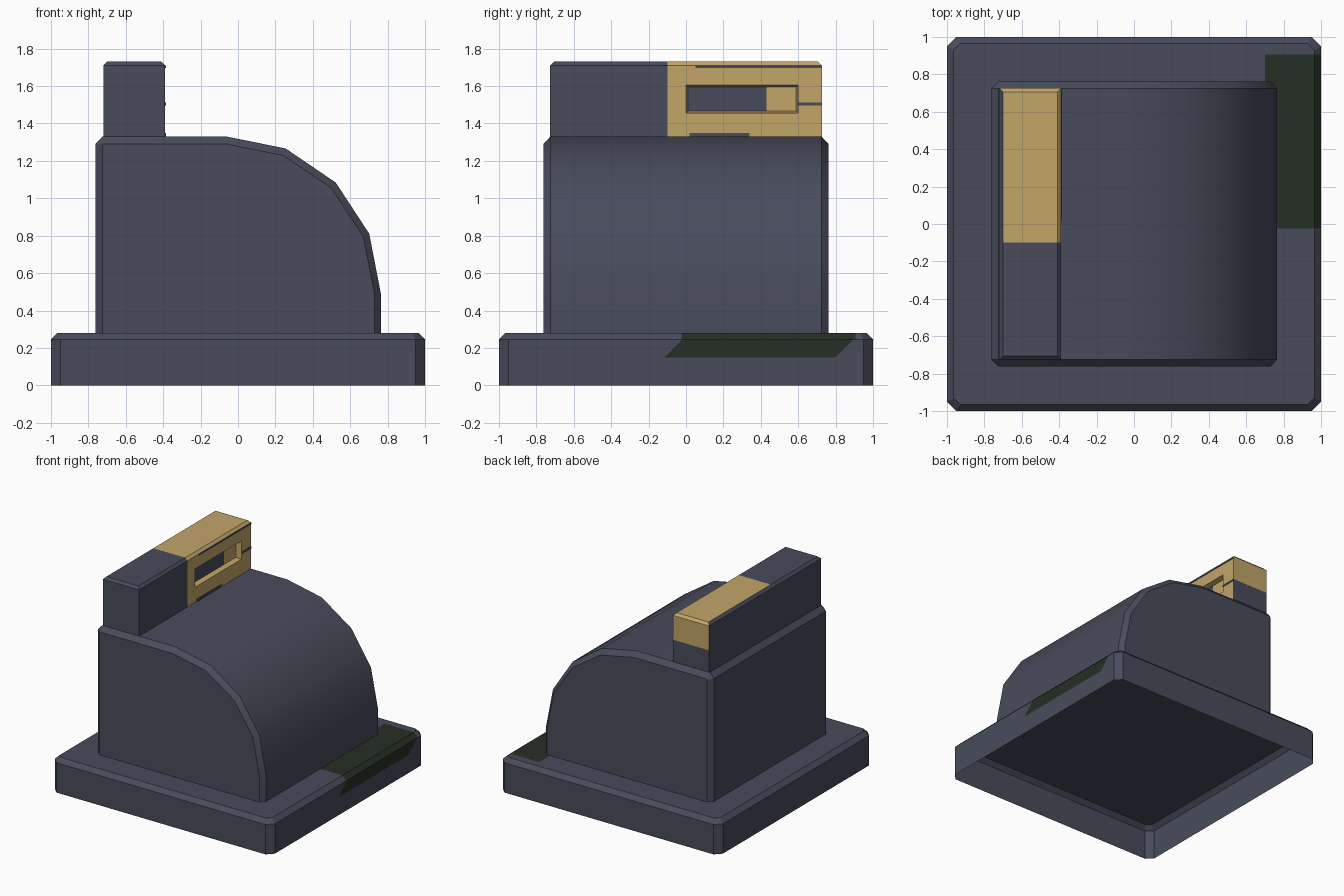
import bpy, bmesh, math
from mathutils import Vector

if "Cube" in bpy.data.objects:
    bpy.data.objects.remove(bpy.data.objects["Cube"])


def material(name, rgb):
    m = bpy.data.materials.new(name)
    m.diffuse_color = (*rgb, 1)
    m.use_nodes = True
    m.node_tree.nodes["Principled BSDF"].inputs["Base Color"].default_value = m.diffuse_color
    return m


GREY = material("slate grey", (0.065, 0.071, 0.105))
TAN = material("tan", (0.54, 0.375, 0.14))
GREEN = material("dark green", (0.018, 0.029, 0.018))


def loft(rings, cap_first=False):
    """Skin a list of closed rings and cap the last one."""
    bm = bmesh.new()
    loops = [[bm.verts.new(p) for p in ring] for ring in rings]
    n = len(loops[0])
    for a, b in zip(loops, loops[1:]):
        for i in range(n):
            j = (i + 1) % n
            bm.faces.new((a[i], a[j], b[j], b[i]))
    bm.faces.new(loops[-1])
    if cap_first:
        bm.faces.new(loops[0])
    bmesh.ops.recalc_face_normals(bm, faces=bm.faces)
    bm.normal_update()
    return bm


def cut(bm, test, point, normal):
    """Slice the faces passing the test along a plane."""
    faces = [f for f in bm.faces if test(f)]
    geom = set(faces)
    for f in faces:
        geom.update(f.edges)
        geom.update(f.verts)
    bmesh.ops.bisect_plane(bm, geom=list(geom), plane_co=point,
                           plane_no=Vector(normal).normalized(), dist=1e-5)
    bm.normal_update()


def paint(bm, test):
    for f in bm.faces:
        f.material_index = int(test(f, f.calc_center_median()))


def finish(bm, name, mats, smooth=False):
    me = bpy.data.meshes.new(name)
    bm.to_mesh(me)
    bm.free()
    for m in mats:
        me.materials.append(m)
    ob = bpy.data.objects.new(name, me)
    bpy.context.collection.objects.link(ob)
    if smooth:
        bpy.context.view_layer.objects.active = ob
        ob.select_set(True)
        bpy.ops.object.shade_smooth_by_angle(angle=math.radians(30))
        ob.select_set(False)
    return ob


# Base: open-bottomed slab with chamfered corners and a dark green patch
def octagon(h, c, z):
    k = h - c
    return [(h, -k, z), (h, k, z), (k, h, z), (-k, h, z),
            (-h, k, z), (-h, -k, z), (-k, -h, z), (k, -h, z)]


bm = loft([octagon(1, 0.05, 0), octagon(1, 0.05, 0.245), octagon(0.965, 0.035, 0.28)])
upper = lambda f: f.normal.z > 0.9 or (f.normal.x > 0.6 and f.normal.z > 0.3)
side = lambda f: f.normal.x > 0.95
for y in (-0.025, 0.905):
    cut(bm, upper, (0, y, 0), (0, 1, 0))
cut(bm, upper, (0.7, 0, 0), (1, 0, 0))
cut(bm, side, (0, 0, 0.148), (0, 0, 1))
for y in (-0.265, 0.648):
    cut(bm, side, (0, y, 0), (0, 1, -1))
paint(bm, lambda f, c: (upper(f) and c.x > 0.7 and -0.025 < c.y < 0.905)
      or (side(f) and c.z > 0.148 and -0.265 < c.y - c.z < 0.648))
finish(bm, "base", [GREY, GREEN])


# Body: quarter-round profile with chamfered ends
def body_ring(y, left, corner, rx, rz):
    (ax, az), (bx, bz) = corner
    pts = [(left, 0.28), (ax, az), (bx, bz)]
    for i in range(5):
        a = math.radians(90 - 22.5 * i)
        pts.append((-0.06 + rx * math.cos(a), 0.49 + rz * math.sin(a)))
    pts.append((-0.06 + rx, 0.28))
    return [(x, y, z) for x, z in pts]


inner = (-0.725, ((-0.725, 1.285), (-0.72, 1.29)), 0.79, 0.80)
outer = (-0.763, ((-0.763, 1.29), (-0.725, 1.33)), 0.824, 0.84)
bm = loft([body_ring(-0.763, *inner), body_ring(-0.725, *outer),
           body_ring(0.725, *outer), body_ring(0.763, *inner)], cap_first=True)
finish(bm, "rounded_body", [GREY], smooth=True)


# Top block: long bar with a tan half and a recessed window facing right
def bar_ring(d, z):
    x0, x1, y = -0.72 + d, -0.39 - d, 0.727 - d
    return [(x0, -y, z), (x1, -y, z), (x1, y, z), (x0, y, z)]


bm = loft([bar_ring(0, 1.33), bar_ring(0, 1.71), bar_ring(0.02, 1.73)])
tan_side = lambda f: f.normal.x > 0.9
cut(bm, lambda f: True, (0, -0.1, 0), (0, 1, 0))
cut(bm, lambda f: f.normal.y > 0.9, (0, 0, 1.51), (0, 0, 1))
for y in (0, 0.6):
    cut(bm, tan_side, (0, y, 0), (0, 1, 0))
for z in (1.455, 1.605):
    cut(bm, lambda f: tan_side(f) and 0 < f.calc_center_median().y < 0.6,
        (0, 0, z), (0, 0, 1))


def is_window(f):
    c = f.calc_center_median()
    return tan_side(f) and 0 < c.y < 0.6 and 1.455 < c.z < 1.605


window = [f for f in bm.faces if is_window(f)]
bmesh.ops.inset_individual(bm, faces=window, thickness=0.015, depth=-0.04)
bm.normal_update()
in_recess = lambda f: tan_side(f) and f.calc_center_median().x < -0.4
cut(bm, in_recess, (0, 0.43, 0), (0, 1, 0))


def is_tan(f, c):
    if c.y < -0.1 or f.normal.x < -0.3:
        return False
    if f.normal.y > 0.9 and c.y > 0.7:
        return c.z > 1.51
    return not (in_recess(f) and c.y < 0.43)


paint(bm, is_tan)
finish(bm, "top_block", [GREY, TAN])

# Thin grey marks on the tan side of the top block
for name, y0, y1, z0, z1 in (("upper_mark", 0.05, 0.725, 1.697, 1.71),
                             ("middle_mark", 0.6, 0.725, 1.497, 1.513),
                             ("lower_mark", 0.02, 0.34, 1.33, 1.35)):
    ring = lambda x: [(x, y0, z0), (x, y1, z0), (x, y1, z1), (x, y0, z1)]
    finish(loft([ring(-0.392), ring(-0.386)], cap_first=True), name, [GREY])
